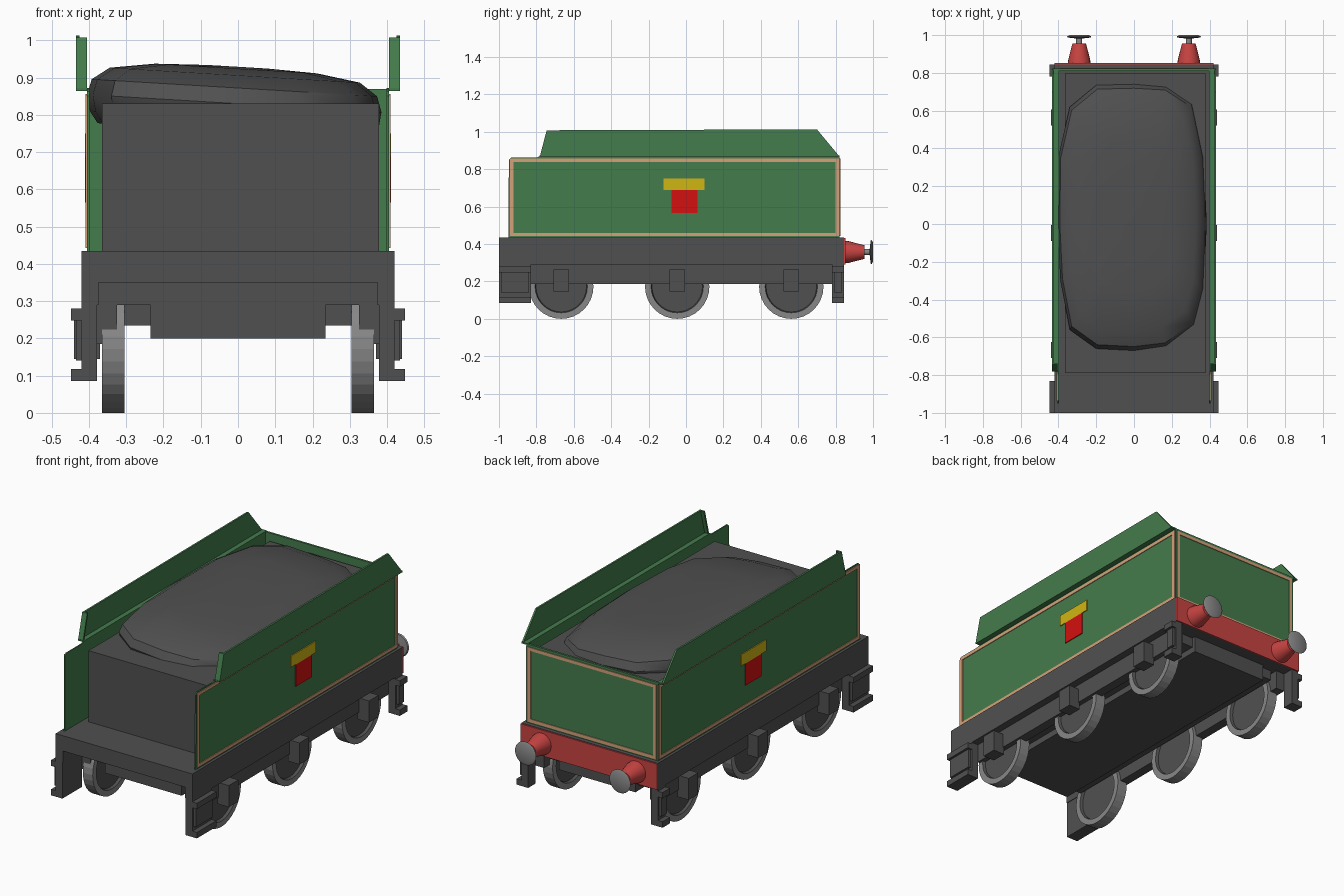
import bpy, bmesh, math
from mathutils import Matrix

if "Cube" in bpy.data.objects:
    bpy.data.objects.remove(bpy.data.objects["Cube"])


def mat(name, r, g, b):
    m = bpy.data.materials.new(name)
    lin = lambda c: ((c / 255 + 0.055) / 1.055) ** 2.4
    m.diffuse_color = (lin(r), lin(g), lin(b), 1)
    m.use_nodes = True
    m.node_tree.nodes["Principled BSDF"].inputs["Base Color"].default_value = m.diffuse_color
    return m


GREY = mat("dark grey", 80, 80, 80)
GREEN = mat("green", 68, 124, 76)
TAN = mat("tan lining", 212, 162, 122)
RED = mat("beam red", 200, 68, 66)
BADGE = mat("badge red", 212, 16, 16)
YELLOW = mat("badge yellow", 208, 182, 20)
STEEL = mat("steel grey", 135, 135, 135)


def finish(name, bm, *mats, smooth=False):
    bmesh.ops.recalc_face_normals(bm, faces=bm.faces)
    me = bpy.data.meshes.new(name)
    bm.to_mesh(me)
    bm.free()
    for m in mats:
        me.materials.append(m)
    ob = bpy.data.objects.new(name, me)
    bpy.context.collection.objects.link(ob)
    if smooth:
        bpy.context.view_layer.objects.active = ob
        ob.select_set(True)
        bpy.ops.object.shade_smooth_by_angle(angle=math.radians(40))
        ob.select_set(False)
    return ob


def boxes(name, material, *spans):
    """One object from boxes given as (x0, x1, y0, y1, z0, z1)."""
    bm = bmesh.new()
    for x0, x1, y0, y1, z0, z1 in spans:
        m = Matrix.Translation(((x0 + x1) / 2, (y0 + y1) / 2, (z0 + z1) / 2))
        bmesh.ops.create_cube(bm, size=1, matrix=m @ Matrix.Diagonal((x1 - x0, y1 - y0, z1 - z0, 1)))
    return finish(name, bm, material)


def extrude_x(name, material, pts, x0, x1):
    """Side outline of (y, z) points extruded between two x values."""
    bm = bmesh.new()
    a = [bm.verts.new((x0, y, z)) for y, z in pts]
    b = [bm.verts.new((x1, y, z)) for y, z in pts]
    bm.faces.new(a)
    bm.faces.new(b)
    for i in range(len(pts)):
        j = (i + 1) % len(pts)
        bm.faces.new((a[i], a[j], b[j], b[i]))
    return finish(name, bm, material)


def lathe(name, profile, axis, origin, mats, rule=None, n=32, smooth=False):
    """Revolve (distance, radius) points around the x or y axis."""
    bm = bmesh.new()
    rings = []
    for d, r in profile:
        ring = []
        for i in range(n):
            t = 2 * math.pi * i / n
            u, v = r * math.cos(t), r * math.sin(t)
            p = (d, u, v) if axis == "x" else (u, d, v)
            ring.append(bm.verts.new([p[k] + origin[k] for k in range(3)]))
        rings.append(ring)
    for k in range(len(rings) - 1):
        for i in range(n):
            j = (i + 1) % n
            f = bm.faces.new((rings[k][i], rings[k][j], rings[k + 1][j], rings[k + 1][i]))
            f.material_index = rule(k) if rule else 0
    for ring, k in ((rings[0], -1), (rings[-1], len(rings) - 1)):
        bm.faces.new(ring).material_index = rule(k) if rule else 0
    return finish(name, bm, *mats, smooth=smooth)


def sided(s, x0, x1, *rest):
    """Box span mirrored to side s."""
    return (min(s * x0, s * x1), max(s * x0, s * x1), *rest)


# Chassis deck, floor and rear beam
boxes("deck", GREY, (-0.42, 0.42, -1, 0.845, 0.35, 0.435))
boxes("cross_beam", GREY, (-0.375, 0.375, -0.83, 0.845, 0.29, 0.35))
boxes("underfloor", GREY, (-0.305, 0.305, -0.8, 0.76, 0.235, 0.3),
      (-0.235, 0.235, -0.83, 0.78, 0.2, 0.35))
boxes("rear_beam", RED, (-0.42, 0.42, 0.844, 0.852, 0.29, 0.433))

# Coal bunker and end wall
boxes("bunker", GREY, (-0.365, 0.378, -0.79, 0.8, 0.43, 0.83))
boxes("rear_wall", GREEN, (-0.405, 0.405, 0.81, 0.822, 0.435, 0.87))


def frame(a0, a1, z0, z1, w):
    """Four strips of a rectangular lining."""
    return [(a0, a1, z0, z0 + w), (a0, a1, z1 - w, z1),
            (a0, a0 + w, z0 + w, z1 - w), (a1 - w, a1, z0 + w, z1 - w)]


boxes("rear_lining", TAN, *[(a, b, 0.82, 0.826, c, d) for a, b, c, d in frame(-0.395, 0.395, 0.442, 0.856, 0.018)])

for s, side in ((-1, "left"), (1, "right")):
    # Chassis sides
    boxes(side + "_skirt", GREY, sided(s, 0.375, 0.42, -1, 0.845, 0.29, 0.435))
    boxes(side + "_side_frame", GREY, sided(s, 0.325, 0.378, -0.83, 0.78, 0.185, 0.3))

    # Footsteps at both ends
    for y0, y1, end in ((-1, -0.83, "front"), (0.78, 0.845, "rear")):
        boxes(f"{side}_{end}_step", GREY,
              sided(s, 0.378, 0.42, y0, y1, 0.085, 0.3),
              sided(s, 0.378, 0.448, y0, y1, 0.085, 0.118),
              sided(s, 0.378, 0.448, y0, y1, 0.248, 0.28),
              sided(s, 0.41, 0.435, y0 + 0.01, y1 - 0.01, 0.14, 0.26))

    # Side panel with lining
    extrude_x(side + "_panel", GREEN, [(-0.95, 0.435), (0.822, 0.435), (0.822, 0.87), (-0.78, 0.87),
                                       (-0.8, 0.862), (-0.935, 0.862), (-0.947, 0.85)], s * 0.398, s * 0.405)
    boxes(side + "_lining", TAN, *[sided(s, 0.403, 0.409, *r) for r in frame(-0.94, 0.818, 0.442, 0.856, 0.018)])

    # Raised coal rail: ledge, plate and front lip
    boxes(side + "_rail_ledge", GREEN, sided(s, 0.398, 0.435, -0.782, 0.822, 0.864, 0.872))
    extrude_x(side + "_rail", GREEN, [(-0.782, 0.866), (0.822, 0.866), (0.7, 1.013), (-0.745, 1.008)], s * 0.425, s * 0.435)
    extrude_x(side + "_rail_lip", GREEN, [(-0.782, 0.866), (-0.772, 0.866), (-0.735, 1.008), (-0.745, 1.008)],
              s * 0.405, s * 0.435)

    # Painted badge
    boxes(side + "_badge_top", YELLOW, sided(s, 0.403, 0.41, -0.12, 0.1, 0.688, 0.75))
    boxes(side + "_badge_base", BADGE, sided(s, 0.403, 0.41, -0.077, 0.062, 0.565, 0.688))

    # Wheels with bright tyres, and axle boxes
    for i, y in enumerate((-0.667, -0.047, 0.563)):
        lathe(f"{side}_wheel_{i + 1}",
              [(0.32 * s, 0.135), (0.305 * s, 0.14), (0.305 * s, 0.172), (0.365 * s, 0.172), (0.365 * s, 0.14), (0.35 * s, 0.135)],
              "x", (0, y, 0.172), (STEEL, GREY), lambda k: 1 if k in (-1, 0, 4, 5) else 0)
        boxes(f"{side}_axle_box_{i + 1}", GREY, sided(s, 0.37, 0.44, y - 0.042, y + 0.042, 0.145, 0.265))

    # Buffers
    lathe(side + "_buffer_housing", [(0.84, 0.06), (0.87, 0.058), (0.955, 0.036)], "y", (s * 0.29, 0, 0.357), (RED,), n=24, smooth=True)
    lathe(side + "_buffer_head", [(0.95, 0.016), (0.982, 0.016), (0.987, 0.06), (0.993, 0.065), (1, 0.05)],
          "y", (s * 0.29, 0, 0.357), (STEEL,), n=24, smooth=True)

# Coal heap: scaled outline rings rising to a tilted crown
outline = [(-0.2, 0.735), (0, 0.74), (0.17, 0.73), (0.31, 0.64), (0.37, 0.36), (0.385, 0), (0.37, -0.35), (0.32, -0.54),
           (0.17, -0.65), (0, -0.67), (-0.2, -0.66), (-0.34, -0.56), (-0.39, -0.3), (-0.405, 0), (-0.4, 0.36), (-0.34, 0.62)]
bm = bmesh.new()
rings = []
for s, z in ((0.93, 0.755), (0.98, 0.785), (1, 0.83), (0.97, 0.872), (0.85, 0.906), (0.55, 0.924), (0.2, 0.929)):
    rings.append([bm.verts.new((x * s, 0.035 + (y - 0.035) * s, z - 0.06 * x * s)) for x, y in outline])
for a, b in zip(rings, rings[1:]):
    for i in range(len(a)):
        j = (i + 1) % len(a)
        bm.faces.new((a[i], a[j], b[j], b[i]))
bm.faces.new(rings[0])
bm.faces.new(rings[-1])
finish("coal_heap", bm, GREY, smooth=True)
